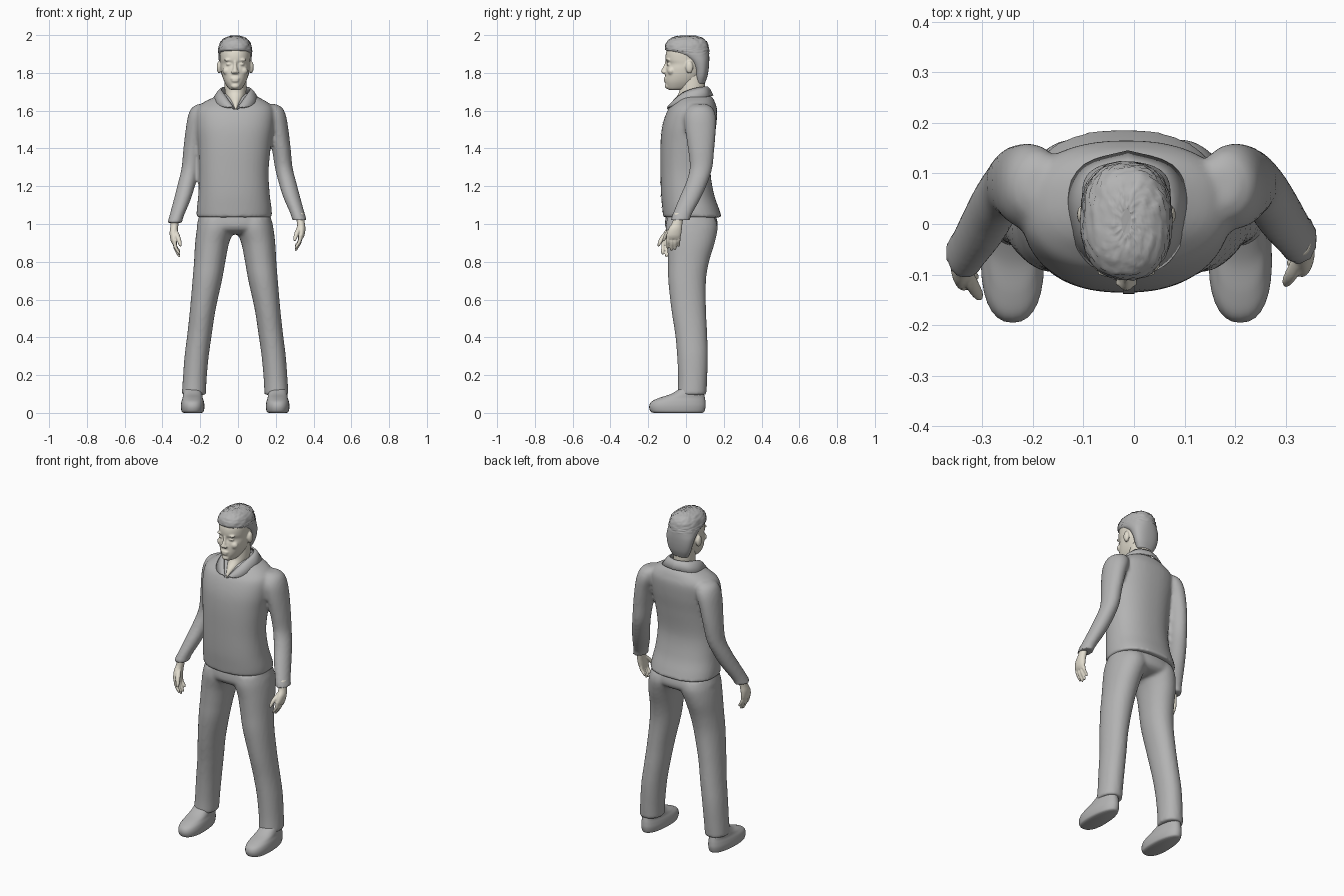
import bpy, bmesh, math, random
from mathutils import Matrix, Vector

random.seed(4)
if "Cube" in bpy.data.objects:
    bpy.data.objects.remove(bpy.data.objects["Cube"], do_unlink=True)


def material(name, color):
    mat = bpy.data.materials.new(name)
    mat.use_nodes = True
    mat.diffuse_color = color
    node = next(n for n in mat.node_tree.nodes if n.type == 'BSDF_PRINCIPLED')
    node.inputs["Base Color"].default_value = color
    node.inputs["Roughness"].default_value = 0.8
    return mat


GREY = material("soft grey", (0.45, 0.45, 0.45, 1))
SKIN = material("pale skin", (0.76, 0.72, 0.62, 1))
MID = -0.015  # the figure stands slightly off centre


def resample(rings, steps):
    """Smooth Catmull-Rom interpolation between cross-sections."""
    out = []
    last = len(rings) - 1
    for i in range(last):
        a, b, c, d = (rings[max(0, min(last, i + k))] for k in (-1, 0, 1, 2))
        for s in range(steps):
            t = s / steps
            out.append([0.5 * (2 * q + (r - p) * t + (2 * p - 5 * q + 4 * r - w) * t * t
                               + (3 * q - p - 3 * r + w) * t ** 3)
                        for p, q, r, w in zip(a, b, c, d)])
    out.append(list(rings[-1]))
    return out


def loft(bm, rings, sides=32, steps=5, power=2.3, taper=0.0):
    """Closed body from level rings: (z, centre x, half width, front y, back y)."""
    loops = []
    for z, cx, rx, yf, yb in resample(rings, steps):
        loop = []
        for k in range(sides):
            a = 2 * math.pi * k / sides
            c, s = math.cos(a), math.sin(a)
            x = math.copysign(abs(c) ** (2 / power), c) * rx * (1 - taper * s)
            y = math.copysign(abs(s) ** (2 / power), s) * (yb - yf) / 2
            loop.append(bm.verts.new((cx + x, (yf + yb) / 2 + y, z)))
        loops.append(loop)
    for lo, hi in zip(loops, loops[1:]):
        for k in range(sides):
            n = (k + 1) % sides
            bm.faces.new((lo[k], lo[n], hi[n], hi[k]))
    bm.faces.new(loops[0])
    bm.faces.new(loops[-1])


def blob(bm, centre, radii):
    scale = Matrix.Diagonal((*radii, 1))
    bmesh.ops.create_uvsphere(bm, u_segments=20, v_segments=12, radius=1,
                              matrix=Matrix.Translation(centre) @ scale)


def finish(bm, name, mat, voxel=None, smooth=3):
    bmesh.ops.recalc_face_normals(bm, faces=bm.faces)
    mesh = bpy.data.meshes.new(name)
    bm.to_mesh(mesh)
    bm.free()
    mesh.materials.append(mat)
    for p in mesh.polygons:
        p.use_smooth = True
    obj = bpy.data.objects.new(name, mesh)
    bpy.context.collection.objects.link(obj)
    if voxel:  # fuse the overlapping volumes into one skin
        mod = obj.modifiers.new("fuse", 'REMESH')
        mod.mode, mod.voxel_size, mod.use_smooth_shade = 'VOXEL', voxel, True
        mod = obj.modifiers.new("soften", 'SMOOTH')
        mod.factor, mod.iterations = 0.5, smooth
    return obj


# Shirt: torso and both sleeves
bm = bmesh.new()
loft(bm, [(1.035, -.02, .2, -.12, .19), (1.08, -.02, .198, -.125, .175),
          (1.16, -.021, .189, -.132, .148), (1.28, -.022, .184, -.135, .13),
          (1.42, -.018, .193, -.135, .145), (1.52, -.016, .205, -.125, .16),
          (1.6, -.015, .205, -.098, .165), (1.64, -.013, .175, -.065, .155),
          (1.67, -.01, .12, -.035, .14), (1.69, -.01, .075, 0, .115)], sides=48)
for side in (-1, 1):
    sleeve = []
    for z, off, rx, yf, yb in [(1.635, .175, .03, .04, .11), (1.615, .185, .055, .01, .14),
                               (1.57, .198, .062, -.01, .158), (1.5, .217, .055, -.005, .158),
                               (1.4, .234, .05, .01, .15), (1.3, .247, .047, .02, .14),
                               (1.22, .267, .047, 0, .115), (1.14, .29, .045, -.035, .08),
                               (1.05, .322, .038, -.072, .03), (1.02, .33, .04, -.082, .022)]:
        bend = max(0, (1.4 - z) / .38) if side < 0 else 0
        sleeve.append((z - .015 * bend, side * off - .005, rx, yf - .03 * bend, yb - .03 * bend))
    loft(bm, sleeve, power=2)
shirt = finish(bm, "shirt", GREY, .01, 4)

# Front placket lying on the shirt
bm = bmesh.new()
rows = [[bm.verts.new((x, -.16, 1.595 - .54 * i / 40)) for x in (-.022, -.01, .002)]
        for i in range(41)]
for a, b in zip(rows, rows[1:]):
    for k in range(2):
        bm.faces.new((a[k], b[k], b[k + 1], a[k + 1]))
placket = finish(bm, "placket", GREY)
wrap = placket.modifiers.new("lie on shirt", 'SHRINKWRAP')
wrap.target, wrap.wrap_mode, wrap.offset = shirt, 'ABOVE_SURFACE', .003

# Folded collar, mirrored from one half
inner = [(0, .112, 1.725), (.055, .092, 1.724), (.076, .04, 1.715), (.064, -.018, 1.692),
         (.036, -.064, 1.652), (.006, -.098, 1.608)]
outer = [(0, .142, 1.68), (.085, .115, 1.675), (.12, .05, 1.66), (.108, -.025, 1.648),
         (.08, -.072, 1.625), (.045, -.094, 1.617)]
bm = bmesh.new()
for side in (-1, 1):
    strips = []
    for a, b in zip(resample(inner, 4), resample(outer, 4)):
        p, q = Vector(a), Vector(b)
        crest = p.lerp(q, .4) + Vector((0, 0, .007))
        strips.append([bm.verts.new((v.x * side - .012, v.y, v.z)) for v in (p, crest, q)])
    for a, b in zip(strips, strips[1:]):
        for k in range(2):
            bm.faces.new((a[k], b[k], b[k + 1], a[k + 1]))
bmesh.ops.remove_doubles(bm, verts=bm.verts, dist=.0005)
collar = finish(bm, "collar", GREY)
mod = collar.modifiers.new("cloth thickness", 'SOLIDIFY')
mod.thickness, mod.offset = .008, 0

# Trousers: hips and two legs
bm = bmesh.new()
loft(bm, [(1.07, -.018, .18, -.1, .145), (1.02, -.017, .195, -.11, .165),
          (.98, -.016, .2, -.108, .167), (.955, MID, .16, -.08, .14),
          (.945, MID, .08, -.04, .09)], sides=48)
for side in (-1, 1):
    loft(bm, [(z, MID + side * off, rx, yf, yb) for z, off, rx, yf, yb in [
        (1.03, .098, .09, -.1, .155), (.98, .102, .1, -.108, .168), (.9, .122, .09, -.1, .152),
        (.8, .135, .083, -.096, .122), (.7, .148, .078, -.094, .106),
        (.55, .171, .068, -.078, .106), (.42, .188, .065, -.058, .112), (.3, .204, .064, -.047, .116),
        (.18, .214, .063, -.042, .112), (.095, .219, .064, -.045, .108)]], power=2.1)
finish(bm, "trousers", GREY, .01, 4)

# Shoes
for side, name in ((-1, "right_shoe"), (1, "left_shoe")):
    bm = bmesh.new()
    loft(bm, [(z, MID + side * .225, rx, yf, yb) for z, rx, yf, yb in [
        (0, .048, -.17, .085), (.008, .058, -.188, .097), (.035, .062, -.195, .104),
        (.06, .059, -.182, .103), (.08, .053, -.14, .1), (.1, .05, -.08, .095),
        (.13, .045, -.03, .085)]], taper=.12)
    finish(bm, name, GREY)

# Neck with the skin shown in the open collar
bm = bmesh.new()
loft(bm, [(1.605, -.012, .006, -.099, -.03), (1.645, -.012, .03, -.076, .05),
          (1.68, -.013, .05, -.046, .09), (1.71, -.013, .057, -.034, .1),
          (1.79, MID, .058, -.03, .1)], power=2)
finish(bm, "neck", SKIN)

# Head: skull and jaw, nose, brow, lips, eyelids and ears
bm = bmesh.new()
loft(bm, [(1.71, MID, .022, -.09, -.02), (1.718, MID, .036, -.1, .02),
          (1.75, MID, .056, -.11, .06), (1.785, MID, .069, -.11, .085),
          (1.82, MID, .076, -.107, .1), (1.847, MID, .078, -.1, .106),
          (1.87, MID, .08, -.108, .108), (1.91, MID, .081, -.105, .108),
          (1.95, MID, .073, -.085, .1), (1.98, MID, .045, -.05, .07)], sides=40, power=2.2)
loft(bm, [(1.795, MID, .012, -.12, -.08), (1.804, MID, .02, -.132, -.08),
          (1.818, MID, .014, -.129, -.08), (1.845, MID, .009, -.115, -.08),
          (1.87, MID, .012, -.108, -.08)], sides=20, power=2)
for z, width in ((1.77, .025), (1.758, .021)):
    blob(bm, (MID, -.108, z), (width, .011, .007))
blob(bm, (MID, -.1, 1.73), (.022, .013, .014))
for side in (-1, 1):
    blob(bm, (MID + side * .034, -.094, 1.868), (.026, .012, .007))
    blob(bm, (MID + side * .032, -.09, 1.846), (.017, .012, .009))
    blob(bm, (MID + side * .012, -.115, 1.803), (.01, .01, .008))
    blob(bm, (MID + side * .042, -.078, 1.81), (.025, .02, .022))
    blob(bm, (MID + side * .085, .018, 1.83), (.013, .02, .033))
finish(bm, "head", SKIN, .005, 2)

# Short cropped hair with a rough surface
bm = bmesh.new()
loft(bm, [(1.745, MID, .05, .05, .1), (1.78, MID, .068, .046, .113), (1.82, MID, .079, .04, .12),
          (1.86, MID, .086, .015, .123), (1.89, MID, .088, -.035, .123),
          (1.912, MID, .089, -.09, .122), (1.925, MID, .089, -.11, .121),
          (1.955, MID, .082, -.106, .115), (1.98, MID, .062, -.085, .096),
          (1.993, MID, .032, -.05, .062), (1.996, MID, .01, -.02, .03)], sides=56)
for v in bm.verts:
    if v.co.z > 1.9:
        v.co += (v.co - Vector((MID, .01, 1.88))).normalized() * random.uniform(-.003, .003)
finish(bm, "hair", GREY)

# Hands: palm, thumb and four fingers curling towards the body
for side, name, bx, by, bz, reach in ((-1, "right_hand", -.333, -.062, 1.0, 1.08),
                                      (1, "left_hand", .328, -.035, 1.02, 1.0)):
    def at(drop, inward, rx, y, ry):
        return (bz - drop * reach, bx - side * inward, rx, by + y - ry, by + y + ry)
    bm = bmesh.new()
    loft(bm, [at(-.04, 0, .022, 0, .028), at(.01, -.004, .021, -.01, .027),
              at(.045, -.008, .021, -.022, .036), at(.08, -.006, .018, -.03, .039),
              at(.1, -.002, .012, -.032, .034)], sides=24, power=2)
    for y, length in ((-.06, .065), (-.041, .078), (-.022, .073), (-.004, .055)):
        loft(bm, [at(.08, -.004, .011, y, .01), at(.08 + length * .5, .002, .01, y, .0095),
                  at(.08 + length * .85, .016, .009, y * 1.03, .0085),
                  at(.085 + length, .023, .005, y * 1.03, .005)], sides=12, power=2)
    loft(bm, [at(.025, 0, .011, -.025, .012), at(.06, .014, .013, -.058, .014),
              at(.09, .024, .011, -.076, .011), at(.11, .028, .006, -.084, .006)],
         sides=12, power=2)
    finish(bm, name, SKIN, .004, 2)
